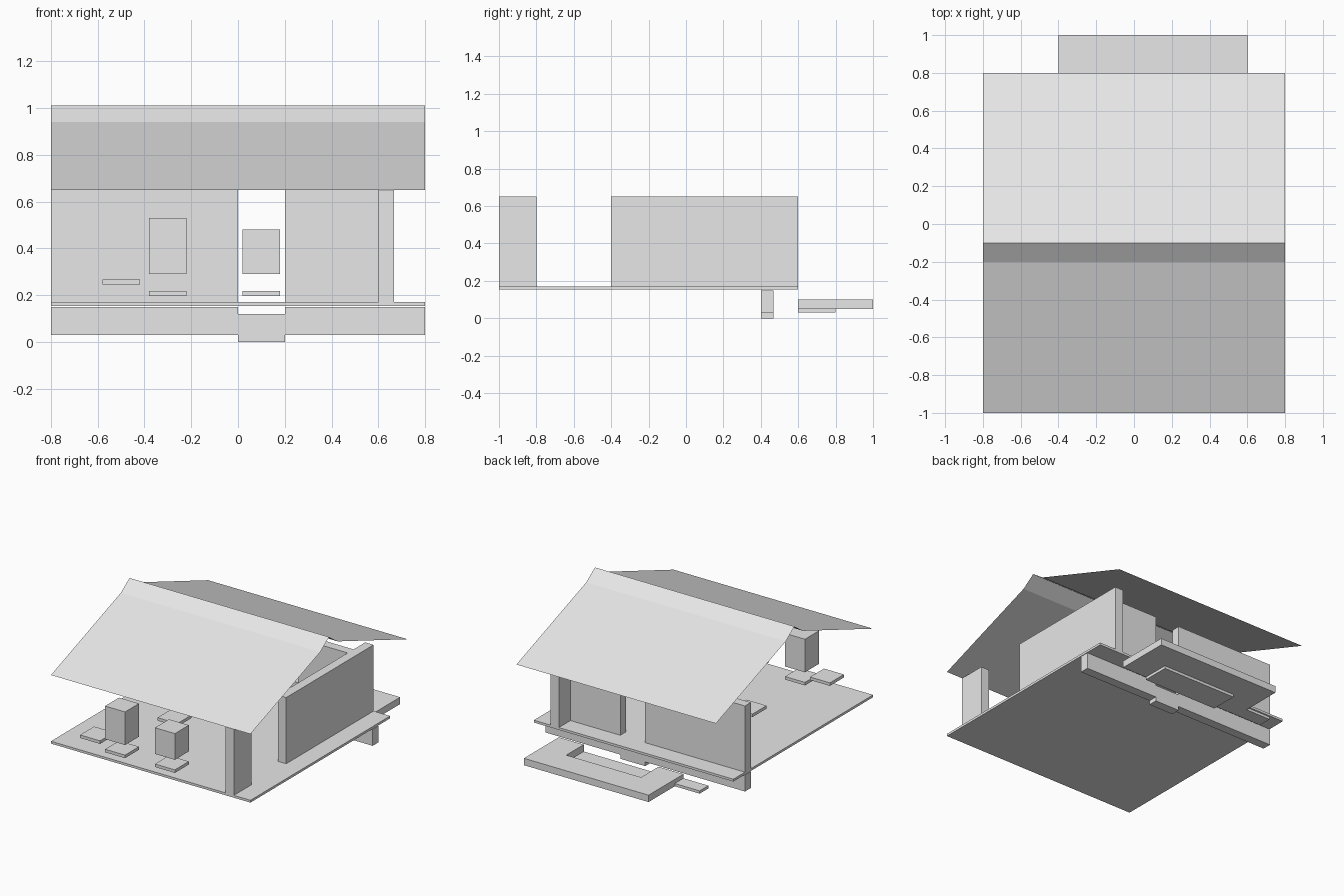
import bpy
import bmesh

if "Cube" in bpy.data.objects:
    bpy.data.objects.remove(bpy.data.objects["Cube"])

grey = bpy.data.materials.new("light_grey")
grey.diffuse_color = (0.8, 0.8, 0.8, 1)
grey.use_nodes = True
grey.node_tree.nodes["Principled BSDF"].inputs["Base Color"].default_value = grey.diffuse_color


def finish(name, bm):
    mesh = bpy.data.meshes.new(name)
    bm.to_mesh(mesh)
    bm.free()
    mesh.materials.append(grey)
    obj = bpy.data.objects.new(name, mesh)
    bpy.context.collection.objects.link(obj)
    return obj


def prism(name, outline, z0, z1):
    """Extrude a counter-clockwise plan outline from z0 to z1."""
    bm = bmesh.new()
    base = bm.faces.new([bm.verts.new((x, y, z0)) for x, y in outline])
    top = bmesh.ops.extrude_face_region(bm, geom=[base])["geom"]
    verts = [v for v in top if isinstance(v, bmesh.types.BMVert)]
    bmesh.ops.translate(bm, verts=verts, vec=(0, 0, z1 - z0))
    bmesh.ops.recalc_face_normals(bm, faces=bm.faces)
    return finish(name, bm)


def box(name, x0, x1, y0, y1, z0, z1):
    return prism(name, [(x0, y0), (x1, y0), (x1, y1), (x0, y1)], z0, z1)


T = 0.067            # wall thickness
FLOOR, EAVE = 0.17, 0.65

# Floor slab
box("floor", -0.8, 0.8, -1, 0.6, 0.153, FLOOR)

# Walls and corner post, leaving a doorway in the back wall
box("corner_post", 0.6, 0.6 + T, -1, -0.8, FLOOR, EAVE)
box("right_wall", 0.6, 0.6 + T, -0.4, 0.6, FLOOR, EAVE)
box("back_wall_left", -0.8, 0, 0.4, 0.4 + T, FLOOR, EAVE)
box("back_wall_right", 0.2, 0.6, 0.4, 0.4 + T, FLOOR, EAVE)

# Foundation beams with a lower block under the doorway
box("foundation_left", -0.8, 0, 0.4, 0.4 + T, 0.03, 0.149)
box("foundation_right", 0.2, 0.8, 0.4, 0.4 + T, 0.03, 0.149)
box("door_footing", 0, 0.2, 0.4, 0.4 + T, 0, 0.12)

# Thin sheet roof with a steeper ridge cap
profile = [(-1, 0.65), (-0.2, 0.94), (-0.1, 1.01), (0, 0.94), (0.8, 0.65)]
bm = bmesh.new()
rows = [[bm.verts.new((x, y, z)) for x in (-0.8, 0.8)] for y, z in profile]
for a, b in zip(rows, rows[1:]):
    bm.faces.new((a[0], a[1], b[1], b[0]))
finish("roof", bm)

# Small plates and blocks, each inset in a 0.2 grid cell
for name, cx, cy, z0, z1 in [
    ("block_tall", -0.3, -0.9, 0.29, 0.53),
    ("block_short", 0.1, -0.9, 0.29, 0.48),
    ("plate_a", -0.3, -0.9, 0.195, 0.217),
    ("plate_b", 0.1, -0.9, 0.195, 0.217),
    ("plate_c", -0.3, -0.3, 0.195, 0.217),
    ("plate_raised", -0.5, -0.9, 0.245, 0.267),
]:
    box(name, cx - 0.08, cx + 0.08, cy - 0.08, cy + 0.08, z0, z1)

# U-shaped basin rim with a sunken floor, and a side step
prism("basin_rim", [(-0.4, 0.6), (-0.2, 0.6), (-0.2, 0.8), (0.4, 0.8),
                    (0.4, 0.6), (0.6, 0.6), (0.6, 1), (-0.4, 1)], 0.05, 0.1)
box("basin_floor", -0.2, 0.4, 0.6, 0.8, 0.03, 0.05)
box("side_step", -0.6, -0.4, 0.6, 0.7, 0.05, 0.07)
